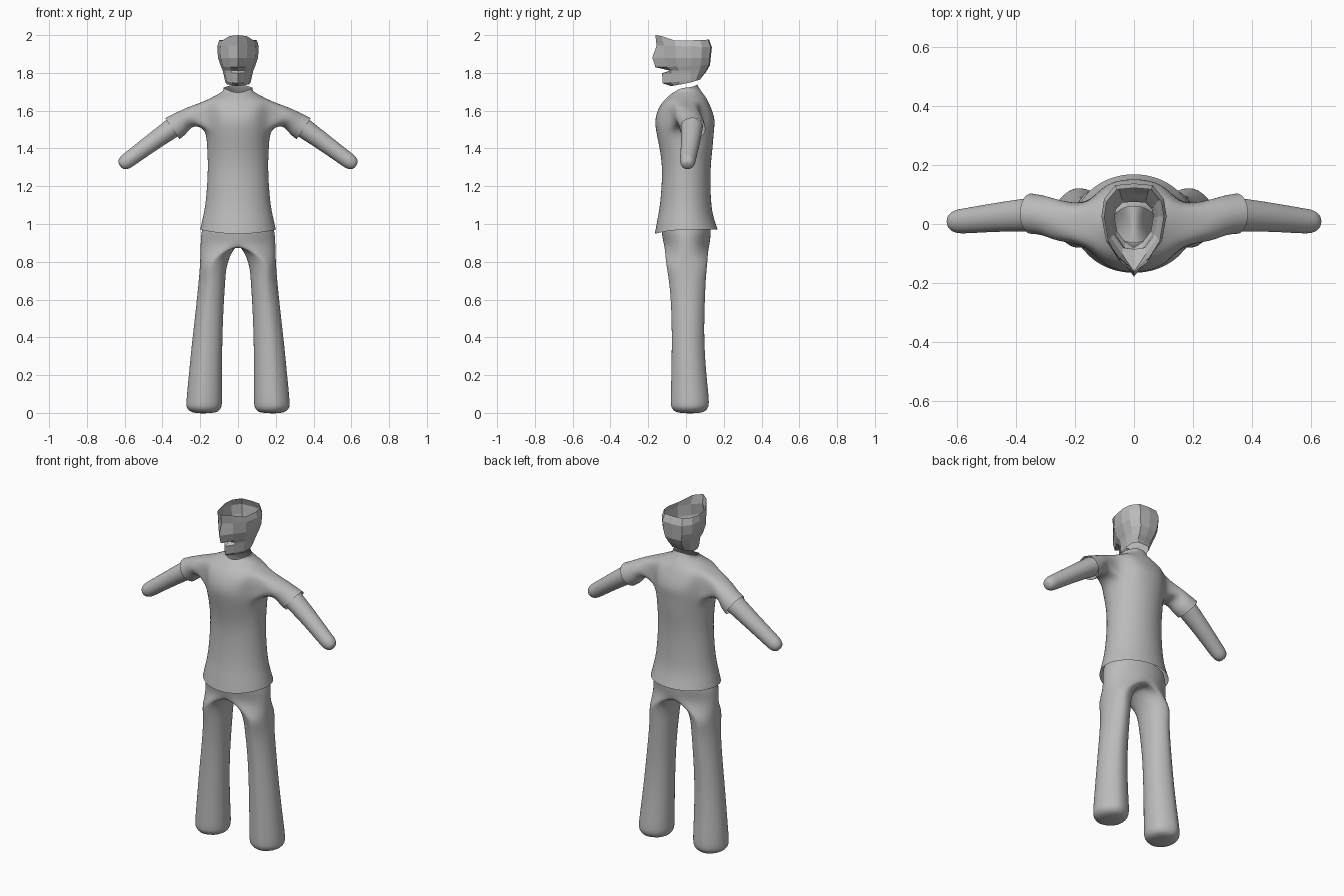
import bpy, bmesh, math
from math import sin, cos, radians

if "Cube" in bpy.data.objects:
    bpy.data.objects.remove(bpy.data.objects["Cube"])

grey = bpy.data.materials.new("plain grey")
grey.diffuse_color = (0.5, 0.5, 0.5, 1)
grey.use_nodes = True
grey.node_tree.nodes["Principled BSDF"].inputs["Base Color"].default_value = grey.diffuse_color


def make_object(name, bm, smooth=True):
    bm.verts.ensure_lookup_table()
    loose = [v for v in bm.verts if not v.link_faces]
    bmesh.ops.delete(bm, geom=loose, context='VERTS')
    bmesh.ops.recalc_face_normals(bm, faces=bm.faces[:])
    me = bpy.data.meshes.new(name)
    bm.to_mesh(me)
    bm.free()
    me.materials.append(grey)
    ob = bpy.data.objects.new(name, me)
    bpy.context.collection.objects.link(ob)
    for p in me.polygons:
        p.use_smooth = smooth
    if smooth:
        sub = ob.modifiers.new("subdivision", 'SUBSURF')
        sub.levels = sub.render_levels = 3
        fit_cage(ob)
    return ob


def fit_cage(ob):
    """Push the cage out so the subdivided surface passes through its points."""
    target = [v.co.copy() for v in ob.data.vertices]
    for _ in range(5):
        bpy.context.view_layer.update()
        ev = ob.evaluated_get(bpy.context.evaluated_depsgraph_get())
        pts = [v.co.copy() for v in ev.to_mesh().vertices]
        ev.to_mesh_clear()
        for i, v in enumerate(ob.data.vertices):
            v.co += (target[i] - pts[i]) * 0.8
        ob.data.update()


def bridge(bm, a, b, skip=()):
    n = len(a)
    for i in range(n):
        if i not in skip:
            j = (i + 1) % n
            bm.faces.new((a[i], a[j], b[j], b[i]))


def body_ring(bm, w, yf, yb, zf, zs, zb):
    """12 points round the body; column 0 is +x, 3 the back, 9 the front."""
    ring = []
    for k in range(12):
        s, c = sin(radians(30 * k)), cos(radians(30 * k))
        y = s * (yb if s > 0 else -yf)
        z = zs + abs(s) ** 2 * ((zb if s > 0 else zf) - zs)
        ring.append(bm.verts.new((w * c, y, z)))
    return ring


def limb_ring(bm, side, cx, cy, cz, tilt, r, ry):
    """8 points round a limb, starting at the top and going to the back."""
    t = radians(tilt)
    ring = []
    for k in range(8):
        u, v = cos(k * math.pi / 4), sin(k * math.pi / 4)
        ring.append(bm.verts.new((side * (cx + r * u * sin(t)), cy + ry * v,
                                  cz + r * u * cos(t))))
    return ring


# Shirt: body rings with sleeves bridged onto the armholes
bm = bmesh.new()
shirt_rows = [  # half width, front y, back y, front z, side z, back z
    (.200, -.165, .168, .948, .970, .970),
    (.187, -.150, .148, 1.03, 1.03, 1.03),
    (.171, -.136, .133, 1.12, 1.12, 1.12),
    (.160, -.127, .130, 1.28, 1.28, 1.28),
    (.163, -.140, .140, 1.40, 1.40, 1.40),
    (.180, -.157, .147, 1.49, 1.495, 1.49),
    (.190, -.160, .149, 1.56, 1.56, 1.56),
    (.185, -.137, .127, 1.625, 1.647, 1.625),
    (.120, -.100, .105, 1.670, 1.680, 1.670),
    (.082, -.072, .076, 1.693, 1.703, 1.710),
    (.076, -.062, .060, 1.697, 1.722, 1.738)]
rows = [body_ring(bm, *r) for r in shirt_rows]
for i in range(len(rows) - 1):
    bridge(bm, rows[i], rows[i + 1], (11, 0, 5, 6) if i in (5, 6) else ())
for side, mid, back, front in ((1, 0, 1, 11), (-1, 6, 5, 7)):
    bot, cen, top = rows[5:8]
    ring = [top[mid], top[back], cen[back], bot[back],
            bot[mid], bot[front], cen[front], top[front]]
    for spec in ((.252, .012, 1.565, 18, .054, .070),
                 (.305, .028, 1.532, 30, .061, .067),
                 (.348, .035, 1.505, 34, .067, .068)):
        nxt = limb_ring(bm, side, *spec)
        bridge(bm, ring, nxt)
        ring = nxt
make_object("shirt", bm)

# Trousers: waist rings split into two legs at the crotch
bm = bmesh.new()
waist = [body_ring(bm, *r) for r in ((.180, -.128, .130, 1.00, 1.00, 1.00),
                                     (.193, -.127, .130, .95, .95, .95),
                                     (.198, -.115, .122, .885, .88, .885))]
bridge(bm, waist[0], waist[1])
bridge(bm, waist[1], waist[2])
crotch = [bm.verts.new((0, y, .88)) for y in (.065, 0, -.06)]
leg_rows = [  # z, inner x, outer x, front y, back y
    (.80, .052, .200, -.105, .112), (.70, .068, .208, -.090, .104),
    (.55, .077, .223, -.078, .098), (.38, .083, .242, -.075, .097),
    (.20, .085, .260, -.077, .108), (.07, .085, .272, -.080, .120),
    (.025, .092, .268, -.073, .113), (.003, .120, .240, -.045, .085)]
angles = [-90, -60, -30, 0, 30, 60, 90, 135, 180, 225]
for side in (1, -1):
    cols = [9, 10, 11, 0, 1, 2, 3] if side == 1 else [9, 8, 7, 6, 5, 4, 3]
    ring = [waist[2][c] for c in cols] + crotch
    for z, xi, xo, yf, yb in leg_rows:
        nxt = [bm.verts.new((side * ((xi + xo) / 2 + (xo - xi) / 2 * cos(radians(a))),
                             (yf + yb) / 2 + (yb - yf) / 2 * sin(radians(a)), z))
               for a in angles]
        bridge(bm, ring, nxt)
        ring = nxt
    bm.faces.new(ring)
make_object("trousers", bm)

# Arms: tapered tubes with a rounded end
for side, label in ((1, "left"), (-1, "right")):
    bm = bmesh.new()
    ring = None
    for spec in ((.335, .032, 1.517, 35, .054, .058),
                 (.450, .024, 1.435, 35, .047, .050),
                 (.560, .012, 1.354, 35, .042, .043),
                 (.600, .009, 1.325, 35, .038, .038),
                 (.620, .008, 1.311, 35, .024, .024)):
        nxt = limb_ring(bm, side, *spec)
        if ring:
            bridge(bm, ring, nxt)
        ring = nxt
    bm.faces.new(ring)
    make_object(label + "_arm", bm)

# Head: faceted open shell, 12 sided, with nose, mouth notch and raised front rim
outline = [(0, -1), (.45, -.80), (.86, -.45), (1, .05), (.92, .55), (.58, .95), (0, 1)]
head_rows = [  # half width, front y, back y, front z, back z, push of the front point
    (.066, -.080, .075, 1.730, 1.765, 0),
    (.070, -.105, .085, 1.745, 1.780, -.018),
    (.078, -.105, .104, 1.798, 1.802, -.022),
    (.082, -.105, .112, 1.812, 1.815, .020),
    (.091, -.130, .127, 1.830, 1.842, -.032),
    (.106, -.148, .131, 1.880, 1.880, -.030),
    (.110, -.150, .137, 1.945, 1.935, -.006),
    (.100, -.152, .122, 1.968, 1.976, -.010)]
bm = bmesh.new()
prev = None
for n, (w, yf, yb, zf, zb, push) in enumerate(head_rows):
    ring = []
    for k in range(12):
        m = min(k, 12 - k)
        x, y = outline[m]
        px = w * x * (1 if k <= 6 else -1)
        py = .02 + (y * (yb - .02) if y > 0 else -y * (yf - .02))
        pz = zf + (zb - zf) * (y + 1) / 2
        if m == 0:
            py += push
        if n == len(head_rows) - 1 and m < 2:   # raised fringe
            pz += (.032, .026)[m]
            py -= (0, .012)[m]
        ring.append(bm.verts.new((px, py, pz)))
    if prev:
        bridge(bm, prev, ring)
    prev = ring
make_object("head", bm, smooth=False)
